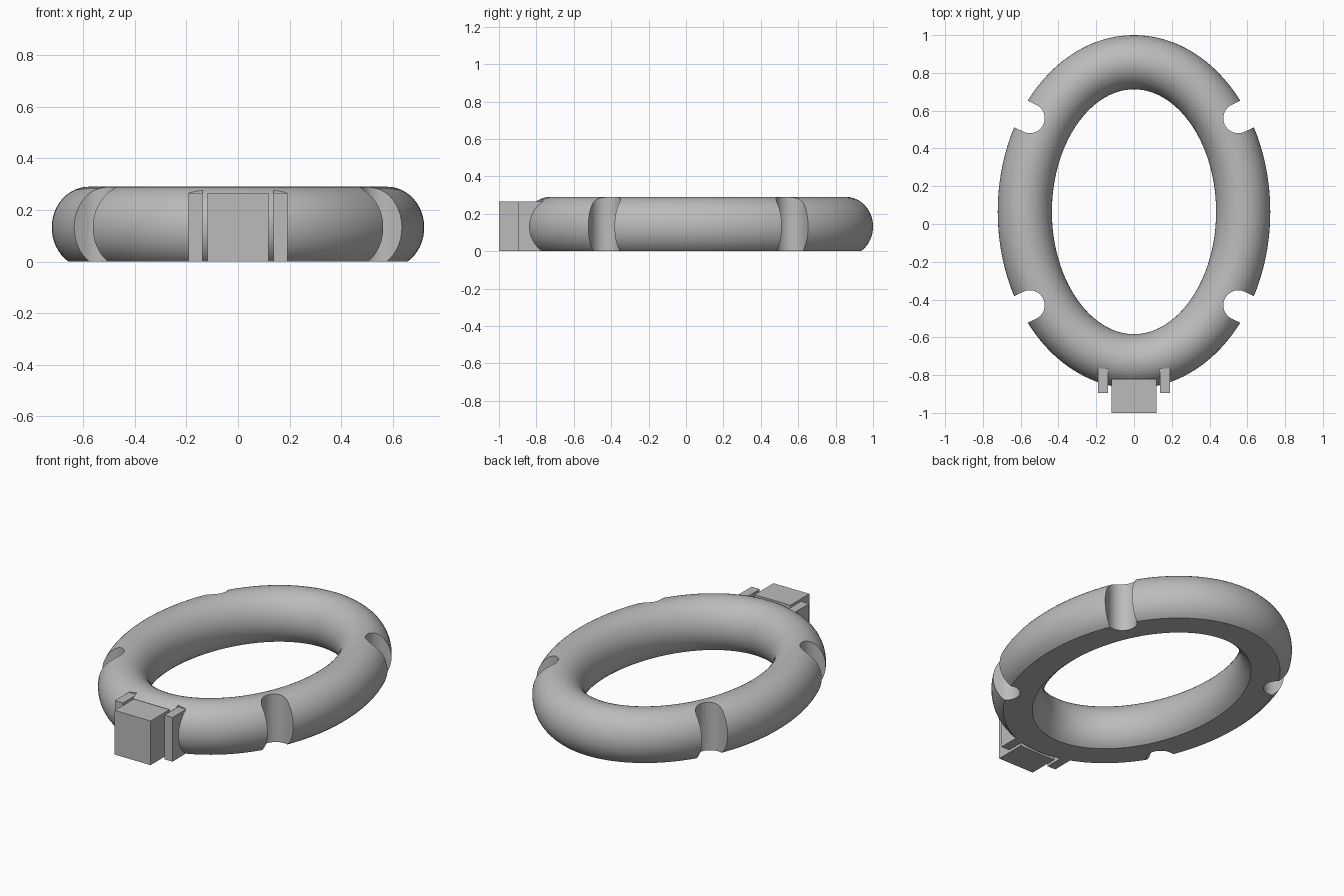
import bpy, bmesh, math
from mathutils import Vector, Matrix

if "Cube" in bpy.data.objects:
    bpy.data.objects.remove(bpy.data.objects["Cube"])

grey = bpy.data.materials.new("plain grey")
grey.use_nodes = True
COLOUR = (0.5, 0.5, 0.5, 1)
grey.diffuse_color = COLOUR
grey.node_tree.nodes["Principled BSDF"].inputs["Base Color"].default_value = COLOUR

CENTRE_Y = 0.065
TAB_TOP = 0.265


def finish(bm, name):
    bmesh.ops.recalc_face_normals(bm, faces=bm.faces)
    mesh = bpy.data.meshes.new(name)
    bm.to_mesh(mesh)
    bm.free()
    mesh.materials.append(grey)
    obj = bpy.data.objects.new(name, mesh)
    bpy.context.collection.objects.link(obj)
    return obj


def box(name, low, high):
    low, high = Vector(low), Vector(high)
    bm = bmesh.new()
    place = Matrix.Translation((low + high) / 2) @ Matrix.Diagonal((high - low).to_4d())
    bmesh.ops.create_cube(bm, size=1, matrix=place)
    return finish(bm, name)


def oval_ring(name, path_x, path_y, half_width, half_height, mid_z, around=144, steps=40):
    # Oval section with its underside cut flat, swept along an ellipse
    start = -math.asin(mid_z / half_height)
    sweep = math.pi - 2 * start
    bm = bmesh.new()
    loops = []
    for i in range(around):
        t = math.tau * i / around
        centre = Vector((path_x * math.cos(t), CENTRE_Y + path_y * math.sin(t), 0))
        out = Vector((math.cos(t) / path_x, math.sin(t) / path_y, 0)).normalized()
        loop = []
        for j in range(steps + 1):
            a = start + sweep * j / steps
            z = mid_z + half_height * math.sin(a)
            loop.append(bm.verts.new(centre + out * half_width * math.cos(a) + Vector((0, 0, z))))
        loops.append(loop)
    for i, loop in enumerate(loops):
        after = loops[(i + 1) % around]
        for j in range(steps + 1):
            k = (j + 1) % (steps + 1)
            bm.faces.new((loop[j], after[j], after[k], loop[k]))
    return finish(bm, name)


def notch_cutter(side, end, radius=0.079, length=0.4, steps=24):
    # Upright slot with a round inner end, opening outwards
    outline = [(length, radius)]
    for i in range(steps + 1):
        a = math.pi * (0.5 + i / steps)
        outline.append((radius * math.cos(a), radius * math.sin(a)))
    outline.append((length, -radius))
    turn = Matrix.Rotation(math.radians(25.5), 3, "Z")
    bm = bmesh.new()
    verts = []
    for u, v in outline:
        p = turn @ Vector((u, v, 0))
        verts.append(bm.verts.new((side * (0.552 + p.x), CENTRE_Y + end * (0.495 + p.y), -0.1)))
    face = bm.faces.new(verts)
    made = bmesh.ops.extrude_face_region(bm, geom=[face])["geom"]
    bmesh.ops.translate(bm, vec=(0, 0, 0.6), verts=[g for g in made if isinstance(g, bmesh.types.BMVert)])
    return finish(bm, "notch_cutter")


def cut(target, cutter):
    cutter.hide_render = True
    bpy.context.view_layer.objects.active = target
    mod = target.modifiers.new("cut", "BOOLEAN")
    mod.operation = "DIFFERENCE"
    mod.solver = "EXACT"
    mod.object = cutter
    bpy.ops.object.modifier_apply(modifier=mod.name)
    bpy.data.objects.remove(cutter)


# Ring with four outer notches
ring = oval_ring("ring", 0.578, 0.7915, 0.1435, 0.158, 0.132)
for side in (-1, 1):
    for end in (-1, 1):
        cut(ring, notch_cutter(side, end))

# Paired tabs, each sitting in a shallow slot in the ring
for side, label in ((1, "left"), (-1, "right")):
    xs = sorted((side * 0.137, side * 0.191))
    cut(ring, box("slot_cutter", (xs[0], -0.95, TAB_TOP), (xs[1], -0.765, 0.4)))
    box(label + "_tab", (xs[0], -0.895, 0), (xs[1], -0.765, TAB_TOP))

# Block at the front
box("front_block", (-0.119, -1, 0), (0.119, -0.82, TAB_TOP))

# Smooth the ring, keeping cut edges sharp
bpy.ops.object.select_all(action="DESELECT")
ring.select_set(True)
bpy.context.view_layer.objects.active = ring
bpy.ops.object.shade_smooth_by_angle(angle=math.radians(30))
